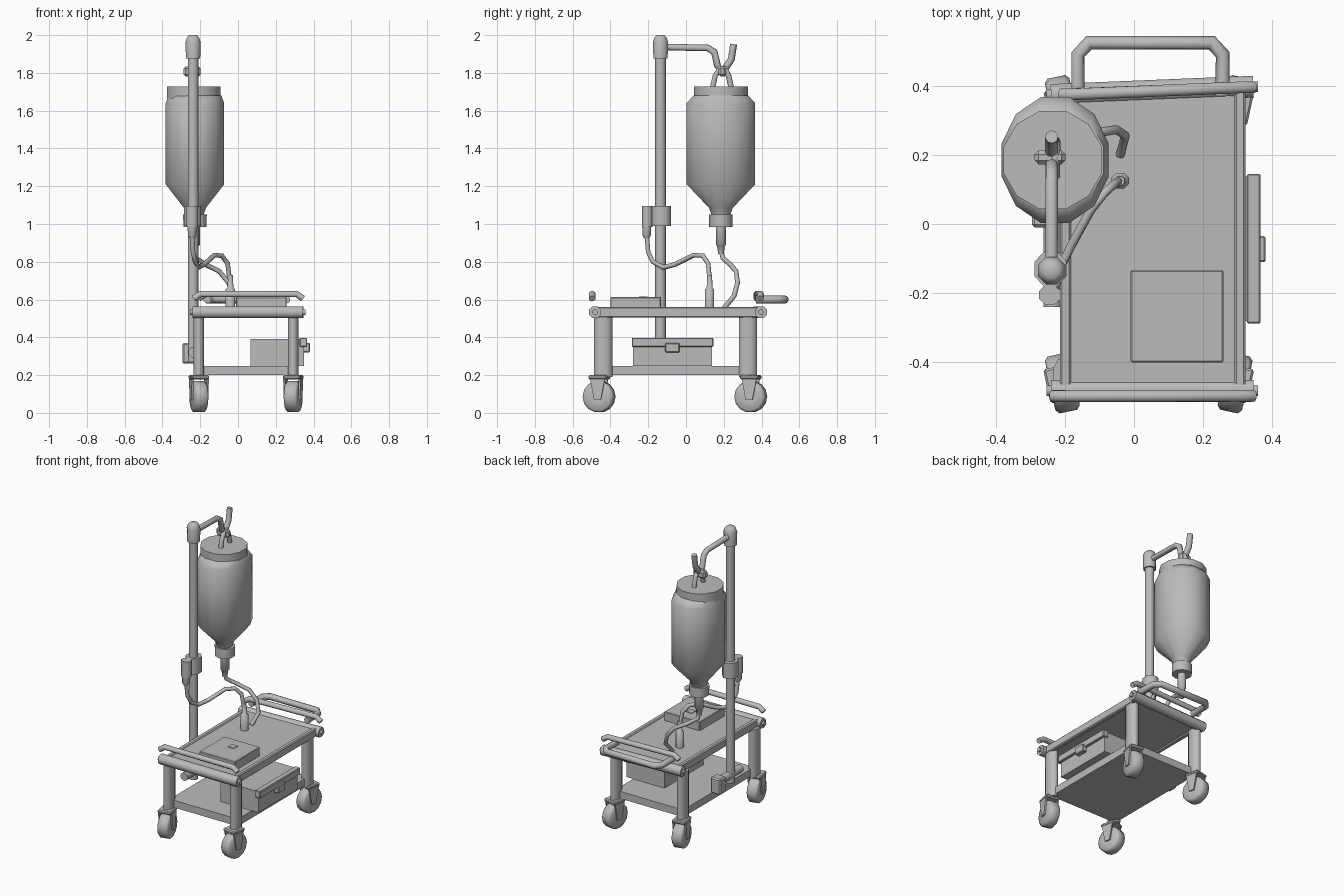
import bpy, bmesh, math
from mathutils import Vector, Matrix

if "Cube" in bpy.data.objects:
    bpy.data.objects.remove(bpy.data.objects["Cube"])

grey = bpy.data.materials.new("plain_grey")
grey.diffuse_color = (0.5, 0.5, 0.5, 1)
grey.use_nodes = True
grey.node_tree.nodes["Principled BSDF"].inputs["Base Color"].default_value = grey.diffuse_color


def finish(name, bm, angle=62):
    bmesh.ops.recalc_face_normals(bm, faces=bm.faces)
    me = bpy.data.meshes.new(name)
    bm.to_mesh(me)
    bm.free()
    ob = bpy.data.objects.new(name, me)
    bpy.context.collection.objects.link(ob)
    me.materials.append(grey)
    bpy.ops.object.select_all(action='DESELECT')
    ob.select_set(True)
    bpy.context.view_layer.objects.active = ob
    bpy.ops.object.shade_smooth_by_angle(angle=math.radians(angle))
    return ob


def box(name, x, y, z, bevel=0.0):
    """Box from (min, max) ranges."""
    bm = bmesh.new()
    bmesh.ops.create_cube(bm, size=1)
    for v in bm.verts:
        v.co = Vector([(r[0] + r[1]) / 2 + c * (r[1] - r[0]) for r, c in zip((x, y, z), v.co)])
    if bevel:
        bmesh.ops.bevel(bm, geom=bm.edges[:], offset=bevel, segments=1, affect='EDGES')
    return finish(name, bm, 35)


def loft(name, cx, cy, rings, sides=8, matrix=None):
    """Stack of elliptical rings (z, rx, ry), closed at both ends."""
    bm = bmesh.new()
    loops = []
    for z, rx, ry in rings:
        ring = []
        for i in range(sides):
            a = 2 * math.pi * (i + 0.5) / sides
            ring.append(bm.verts.new((cx + rx * math.cos(a), cy + ry * math.sin(a), z)))
        loops.append(ring)
    for a, b in zip(loops, loops[1:]):
        for i in range(sides):
            j = (i + 1) % sides
            bm.faces.new((a[i], a[j], b[j], b[i]))
    bm.faces.new(loops[0])
    bm.faces.new(loops[-1])
    if matrix:
        bm.transform(matrix)
    return finish(name, bm)


def tube(name, pts, r, sides=8):
    """Round tube swept along a path of points."""
    pts = [Vector(p) for p in pts]
    bm = bmesh.new()
    loops, normal = [], None
    for i, p in enumerate(pts):
        d0 = (p - pts[i - 1]).normalized() if i else None
        d1 = (pts[i + 1] - p).normalized() if i < len(pts) - 1 else None
        t = ((d0 or d1) + (d1 or d0)).normalized()
        if normal is None:
            normal = t.orthogonal()
        normal = (normal - t * normal.dot(t)).normalized()
        side = t.cross(normal)
        loops.append([bm.verts.new(p + r * (normal * math.cos(a) + side * math.sin(a)))
                      for a in (2 * math.pi * (k + 0.5) / sides for k in range(sides))])
    for a, b in zip(loops, loops[1:]):
        for k in range(sides):
            j = (k + 1) % sides
            bm.faces.new((a[k], a[j], b[j], b[k]))
    bm.faces.new(loops[0])
    bm.faces.new(loops[-1])
    return finish(name, bm)


# --- Table top and its frame ---
box("table_top", (-0.19, 0.3), (-0.47, 0.39), (0.515, 0.553))
for side, x in (("left", -0.198), ("right", 0.307)):
    box(side + "_frame_bar", (x - 0.016, x + 0.016), (-0.48, 0.385), (0.505, 0.56), 0.006)
for end, y, tilt in (("front", -0.482, 0), ("back", 0.385, 0.012)):
    tube(end + "_frame_tube", [(-0.24, y - tilt, 0.533), (0.345, y + tilt, 0.533)], 0.034)
    for x, ty in ((-0.245, y - tilt), (0.35, y + tilt)):
        tube(end + "_frame_bolt", [(x - 0.008, ty, 0.533), (x + 0.008, ty, 0.533)], 0.016, 6)

# --- Guard rails above both ends, and the push handle ---
for end, x, y, tilt in (("front", -0.235, -0.497, 0), ("back", -0.21, 0.385, 0.01)):
    tube(end + "_guard_rail", [(x, y - tilt, 0.605), (x + 0.035, y - tilt, 0.629),
                               (0.31, y + tilt, 0.629), (0.345, y + tilt, 0.605)], 0.018)
tube("push_handle", [(-0.162, 0.37, 0.6), (-0.162, 0.49, 0.6), (-0.13, 0.524, 0.6),
                     (0.225, 0.524, 0.6), (0.256, 0.49, 0.6), (0.256, 0.37, 0.6)], 0.021)

# --- Lower shelf ---
box("lower_shelf", (-0.21, 0.3), (-0.43, 0.33), (0.2, 0.249))

# --- Legs and casters ---
for sx, x in (("left", -0.207), ("right", 0.292)):
    for sy, y in (("front", -0.438), ("back", 0.328)):
        name = sy + "_" + sx
        loft(name + "_leg", x, y, [(0.19, 0.03, 0.052), (0.515, 0.03, 0.052)], 8)
        wy = y - 0.022 if sy == "front" else y + 0.015
        turn = Matrix.Translation((x, wy, 0)) @ Matrix.Rotation(
            math.radians(12 if sx == "left" else -12), 4, 'Z')
        # wheel, turned onto its side with rounded shoulders
        spin = turn @ Matrix.Translation((0, 0, 0.086)) @ Matrix.Rotation(math.pi / 2, 4, 'Y')
        loft(name + "_wheel", 0, 0, [(-0.037, 0.03, 0.03), (-0.036, 0.073, 0.073), (-0.026, 0.084, 0.084),
                                     (0.026, 0.084, 0.084), (0.036, 0.073, 0.073), (0.037, 0.03, 0.03)], 14, spin)
        plate = box(name + "_caster_plate", (-0.046, 0.046), (-0.05, 0.05), (0.178, 0.2), 0.006)
        plate.data.transform(turn)
        # tapering fork cheeks
        for s in (-1, 1):
            bm = bmesh.new()
            vs = [bm.verts.new((s * 0.036, a, b)) for a, b in
                  ((-0.04, 0.18), (0.04, 0.18), (0.018, 0.068), (-0.018, 0.068))]
            f = bm.faces.new(vs)
            out = bmesh.ops.extrude_face_region(bm, geom=[f])["geom"]
            for v in out:
                if isinstance(v, bmesh.types.BMVert):
                    v.co.x += s * 0.01
            bm.transform(turn)
            finish(name + "_caster_fork", bm)

# --- Drawer on the lower shelf, with a thicker lip along the front ---
box("drawer_body", (0.065, 0.35), (-0.28, 0.137), (0.249, 0.39))
box("drawer_lip", (0.326, 0.366), (-0.287, 0.145), (0.35, 0.397), 0.004)
box("drawer_handle", (0.345, 0.38), (-0.11, -0.035), (0.32, 0.37), 0.004)

# --- Flat case on the table top ---
box("flat_case", (-0.01, 0.258), (-0.4, -0.133), (0.55, 0.613), 0.004)
box("case_button", (0.1, 0.142), (-0.248, -0.205), (0.61, 0.617))

# --- Pole with clamps ---
PX, PY = -0.238, -0.135
loft("pole", PX, PY, [(0.27, 0.029, 0.029), (1.92, 0.029, 0.029)], 10)
loft("pole_cap", PX, PY, [(1.875, 0.041, 0.041), (1.965, 0.043, 0.043), (1.99, 0.034, 0.034),
                          (2.0, 0.022, 0.022)], 8)
tube("foot_crossbar", [(-0.236, -0.24, 0.32), (-0.236, 0.03, 0.32)], 0.028)
box("foot_clamp", (-0.295, -0.22), (-0.01, 0.055), (0.262, 0.37), 0.008)
loft("pole_collar", PX - 0.003, PY + 0.005, [(0.99, 0.05, 0.055), (1.095, 0.05, 0.055)], 8)
loft("drip_holder", -0.243, -0.205, [(0.985, 0.034, 0.03), (1.095, 0.034, 0.03)], 8)
loft("drip_nozzle", -0.243, -0.208, [(0.925, 0.016, 0.016), (0.94, 0.024, 0.024), (0.99, 0.026, 0.026)], 8)

# --- Hook arm from the pole cap ---
tube("hook_arm", [(PX, -0.12, 1.937), (PX, 0.115, 1.932), (PX, 0.15, 1.91), (PX, 0.166, 1.84),
                  (PX, 0.19, 1.805), (PX, 0.212, 1.83), (PX, 0.24, 1.872), (PX, 0.252, 1.952)], 0.019)

# --- Hanging bottle ---
BX, BY = -0.228, 0.185
loft("bottle", BX, BY, [
    (1.05, 0.048, 0.052), (1.085, 0.06, 0.065), (1.21, 0.16, 0.188), (1.64, 0.16, 0.188),
    (1.68, 0.145, 0.15)], 12)
loft("bottle_neck", BX - 0.007, BY, [(1.65, 0.147, 0.147), (1.728, 0.147, 0.147)], 12)
loft("bottle_cap", BX, BY, [(0.985, 0.064, 0.062), (1.05, 0.066, 0.062)], 10)
loft("bottle_spout", BX, BY, [(0.84, 0.016, 0.016), (0.885, 0.022, 0.022), (0.89, 0.028, 0.028),
                              (0.99, 0.028, 0.028)], 8)
tube("bottle_hanger", [(BX, 0.14, 1.72), (BX, 0.155, 1.785), (BX, 0.18, 1.825),
                       (BX, 0.205, 1.825), (BX, 0.225, 1.785), (BX, 0.24, 1.72)], 0.015)
box("hanger_bar", (-0.288, -0.198), (0.172, 0.213), (1.78, 1.835), 0.012)

# --- Flexible hoses ---
tube("bottle_hose", [(BX, BY, 0.86), (-0.225, 0.195, 0.82), (-0.17, 0.235, 0.785), (-0.1, 0.265, 0.75),
                     (-0.05, 0.273, 0.69), (-0.025, 0.255, 0.62), (-0.04, 0.2, 0.553)], 0.013)
tube("drip_hose", [(-0.243, -0.208, 0.94), (-0.238, -0.2, 0.85), (-0.225, -0.175, 0.8),
                   (-0.21, -0.12, 0.77), (-0.18, -0.06, 0.785), (-0.125, 0.04, 0.835),
                   (-0.085, 0.09, 0.832), (-0.055, 0.117, 0.79), (-0.045, 0.125, 0.71)], 0.013)
loft("table_valve", -0.04, 0.125, [(0.55, 0.027, 0.025), (0.655, 0.027, 0.025), (0.66, 0.017, 0.017),
                                   (0.73, 0.014, 0.014)], 8)
